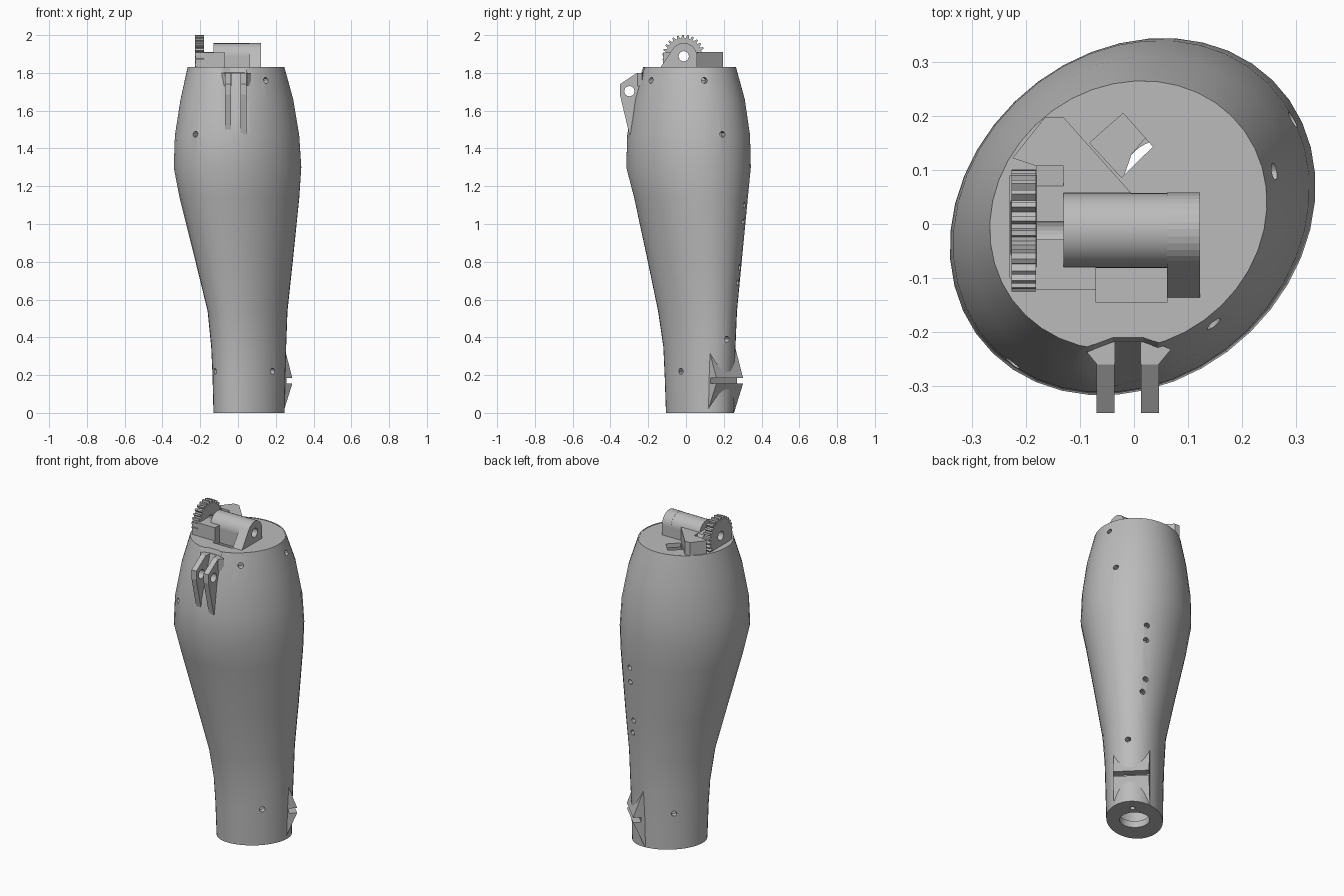
import bpy, bmesh, math
from mathutils import Matrix, Vector

if "Cube" in bpy.data.objects:
    bpy.data.objects.remove(bpy.data.objects["Cube"], do_unlink=True)

grey = bpy.data.materials.new("plain grey")
grey.use_nodes = True
grey.diffuse_color = (0.5, 0.5, 0.5, 1)
grey.node_tree.nodes["Principled BSDF"].inputs["Base Color"].default_value = grey.diffuse_color

# Limb sections: z, x min, x max, y min, y max, diagonal skew
SECTIONS = [
    (0, -.13, .246, -.106, .254, .145),
    (.2, -.135, .25, -.113, .257, .145),
    (.35, -.142, .255, -.12, .262, .15),
    (.54, -.161, .262, -.148, .27, .155),
    (.8, -.225, .29, -.202, .295, .13),
    (1.14, -.31, .325, -.275, .328, .1),
    (1.3, -.341, .336, -.317, .344, .085),
    (1.47, -.335, .325, -.312, .34, .08),
    (1.66, -.305, .293, -.283, .312, .07),
    (1.83, -.267, .246, -.233, .265, .05),
]
SEGMENTS = 40


def section(z):
    for a, b in zip(SECTIONS, SECTIONS[1:]):
        if z <= b[0]:
            break
    t = (z - a[0]) / (b[0] - a[0])
    x0, x1, y0, y1, skew = [p + (q - p) * t for p, q in zip(a[1:], b[1:])]
    return (x0 + x1) / 2, (y0 + y1) / 2, (x1 - x0) / 2, (y1 - y0) / 2, skew


def ring(z, inset=0, radius=None):
    cx, cy, rx, ry, skew = section(z)
    if radius:
        rx = ry = radius
        skew = 0
    turns = [2 * math.pi * i / SEGMENTS for i in range(SEGMENTS)]
    return [(cx + (rx - inset) * math.cos(t - skew),
             cy + (ry - inset) * math.sin(t + skew), z) for t in turns]


def finish(bm, name, smooth=False):
    bmesh.ops.recalc_face_normals(bm, faces=bm.faces)
    mesh = bpy.data.meshes.new(name)
    bm.to_mesh(mesh)
    bm.free()
    mesh.materials.append(grey)
    obj = bpy.data.objects.new(name, mesh)
    bpy.context.collection.objects.link(obj)
    if smooth:
        shade(obj)
    return obj


def shade(obj):
    bpy.ops.object.select_all(action="DESELECT")
    obj.select_set(True)
    bpy.context.view_layer.objects.active = obj
    bpy.ops.object.shade_smooth_by_angle(angle=math.radians(30))


def loft(name, rings, closed):
    bm = bmesh.new()
    rows = [[bm.verts.new(p) for p in r] for r in rings]
    pairs = list(zip(rows, rows[1:])) + ([(rows[-1], rows[0])] if closed else [])
    for a, b in pairs:
        for i in range(SEGMENTS):
            j = (i + 1) % SEGMENTS
            bm.faces.new((a[i], a[j], b[j], b[i]))
    if not closed:
        bm.faces.new(rows[0])
        bm.faces.new(rows[-1])
    return finish(bm, name)


def prism(name, points, depth, matrix=Matrix(), smooth=False):
    """Outline in local XY, extruded along local Z."""
    bm = bmesh.new()
    low, high = [[bm.verts.new(matrix @ Vector((x, y, h))) for x, y in points] for h in (0, depth)]
    bm.faces.new(low)
    bm.faces.new(high)
    for i in range(len(points)):
        j = (i + 1) % len(points)
        bm.faces.new((low[i], low[j], high[j], high[i]))
    return finish(bm, name, smooth)


def upright(angle, origin=(0, 0, 0)):
    """Local X points outward at angle, local Y up, local Z sideways."""
    c, s = math.cos(math.radians(angle)), math.sin(math.radians(angle))
    x, y, z = origin
    return Matrix(((c, 0, s, x), (s, 0, -c, y), (0, 1, 0, z), (0, 0, 0, 1)))


def across(x):
    return upright(90, (x, 0, 0))


def box(name, x0, x1, y0, y1, z0, z1):
    return prism(name, [(x0, y0), (x1, y0), (x1, y1), (x0, y1)], z1 - z0,
                 Matrix.Translation((0, 0, z0)))


def arc(cx, cy, r, start=0, end=360, count=24):
    step = (end - start) / (count if end - start == 360 else count - 1)
    angles = [math.radians(start + step * i) for i in range(count)]
    return [(cx + r * math.cos(a), cy + r * math.sin(a)) for a in angles]


def cut(targets, cutter):
    for obj in targets:
        mod = obj.modifiers.new("cut", "BOOLEAN")
        mod.operation, mod.solver, mod.object = "DIFFERENCE", "EXACT", cutter
        graph = bpy.context.evaluated_depsgraph_get()
        mesh = bpy.data.meshes.new_from_object(obj.evaluated_get(graph))
        obj.modifiers.clear()
        obj.data = mesh
    bpy.data.objects.remove(cutter, do_unlink=True)


# Hollow limb shell with an open wrist floor, and its top cap
levels = [s[0] for s in SECTIONS]
shell = loft("limb_shell",
             [ring(0, radius=.083)] + [ring(z) for z in levels]
             + [ring(1.83, .006), ring(1.8, .006), ring(1.8, .04)]
             + [ring(z, .04) for z in reversed(levels[1:-1])]
             + [ring(.04, .04), ring(.04, radius=.083)], True)
cap = loft("top_cap", [ring(1.802, .006), [(x, y, 1.828) for x, y, z in ring(1.83, .006)]], False)

# Sloping recess behind the front hinge, fading out downward
slope = Matrix(((1, 0, 0, 0), (0, 1, .32, -.115), (0, 0, 1, 1.47), (0, 0, 0, 1)))
recess = [(-.12, -.24), (-.04, -.21), (.018, -.21), (.08, -.232), (.08, -.45), (-.12, -.45)]
cut([shell, cap], prism("recess_cutter", recess, .45, slope))

# Wrist latch bump with a slot
cx, cy = section(.17)[:2]
prism("wrist_latch", [(.152, .01), (.157, 0), (.225, .155), (.18, .155), (.18, .185),
                      (.225, .185), (.165, .35), (.152, .35)], .2,
      upright(45, (cx - .0707, cy + .0707, 0)))
cut([shell], prism("slot_cutter", [(.18, .155), (.3, .155), (.3, .185), (.18, .185)], .22,
                   upright(45, (cx - .0778, cy + .0778, 0))))

# Screw holes: azimuth and height
for angle, z in [(-52, 1.76), (17, 1.76), (31, 1.475), (231, 1.475), (61, 1.1), (61, 1.01),
                 (63, .77), (60, .69), (41, .39), (-38, .22), (133, .22), (213, .22)]:
    x, y, rx, ry, skew = section(z)
    a = math.radians(angle)
    r = min(rx, ry) - .07
    hole = Matrix.Translation((x + r * math.cos(a), y + r * math.sin(a), z)) \
        @ Matrix.Rotation(a, 4, "Z") @ Matrix.Rotation(math.pi / 2, 4, "Y")
    cut([shell], prism("hole_cutter", arc(0, 0, .016, count=12), .2, hole))
cut([shell], prism("hole_cutter", arc(cx + .093, cy + .093, .015, count=12), .1,
                   Matrix.Translation((0, 0, -.03))))

# Cap openings with shelves beneath them
diamond = [(-.082, .15), (-.02, .205), (.035, .143), (-.023, .086)]
cut([cap], prism("opening_cutter", diamond, .2, Matrix.Translation((0, 0, 1.7))))
cut([cap], box("opening_cutter", -.07, .061, -.145, -.08, 1.7, 1.9))
prism("diamond_shelf", [(-.09, .15), (-.02, .212), (.022, .16), (-.005, .128), (-.023, .075)],
      .02, Matrix.Translation((0, 0, 1.76)))
box("front_shelf", -.08, .07, -.155, -.06, 1.76, 1.78)
shade(shell)

# Front hinge: two lugs with flanges, mirrored about their own middle
MID = -.0115
lug = [(-.2, 1.8), (-.26, 1.8), (-.35, 1.74), (-.35, 1.685), (-.3, 1.475), (-.275, 1.475)]
flange = [(.0585, -.258), (.0235, -.258), (.0235, -.208), (.08, -.232)]
for side, label in ((1, "left"), (-1, "right")):
    start = MID + (.0245 if side > 0 else -.0575)
    part = prism("hinge_lug_" + label, lug, .033, across(start))
    cut([part], prism("pin_cutter", arc(-.3, 1.703, .027), .2, across(start - .08)))
    prism("hinge_flange_" + label, [(MID + side * x, y) for x, y in flange], .07,
          Matrix.Translation((0, 0, 1.73)))

# Motor in its cradle, end stand, gear support and gear, pierced by the axle hole
AY, AZ = -.012, 1.888
motor = prism("motor_barrel", arc(AY, AZ, .069, count=48), .25, across(-.13), True)
cradle = box("motor_cradle", -.13, .062, AY - .069, AY + .069, 1.815, AZ)
stand = [(-.133, 1.815), (.07, 1.815)] + [(y - AY, z) for y, z in arc(AY, AZ, .07, 0, 143, 14)]
end_stand = prism("motor_stand", [(AY + y, z) for y, z in stand], .061, across(.061))
support = prism("gear_support", [(-.081, 1.815), (-.081, 1.909), (.07, 1.909), (.107, 1.84),
                                 (.107, 1.815)], .05, across(-.18))
teeth = []
for i in range(26):
    for step, r in ((0, .097), (.35, .097), (.5, .113), (.85, .113)):
        a = 2 * math.pi * (i + step) / 26
        teeth.append((AY + r * math.cos(a), AZ + r * math.sin(a)))
gear = prism("drive_gear", teeth, .046, across(-.227))
cut([motor, cradle, end_stand, support, gear],
    prism("axle_cutter", arc(AY, AZ, .027), .8, across(-.4)))
cut([cap], box("gear_well_cutter", -.229, -.179, -.1, .09, 1.7, 1.9))

# Support blocks around the motor
box("front_block", -.226, -.07, -.122, -.08, 1.815, 1.909)
wedge = [(-.225, .122), (-.165, .197), (-.13, .197), (-.005, .057), (-.13, .057),
         (-.13, .107), (-.18, .107)]
prism("rear_wedge", wedge, .095, Matrix.Translation((0, 0, 1.815)))
